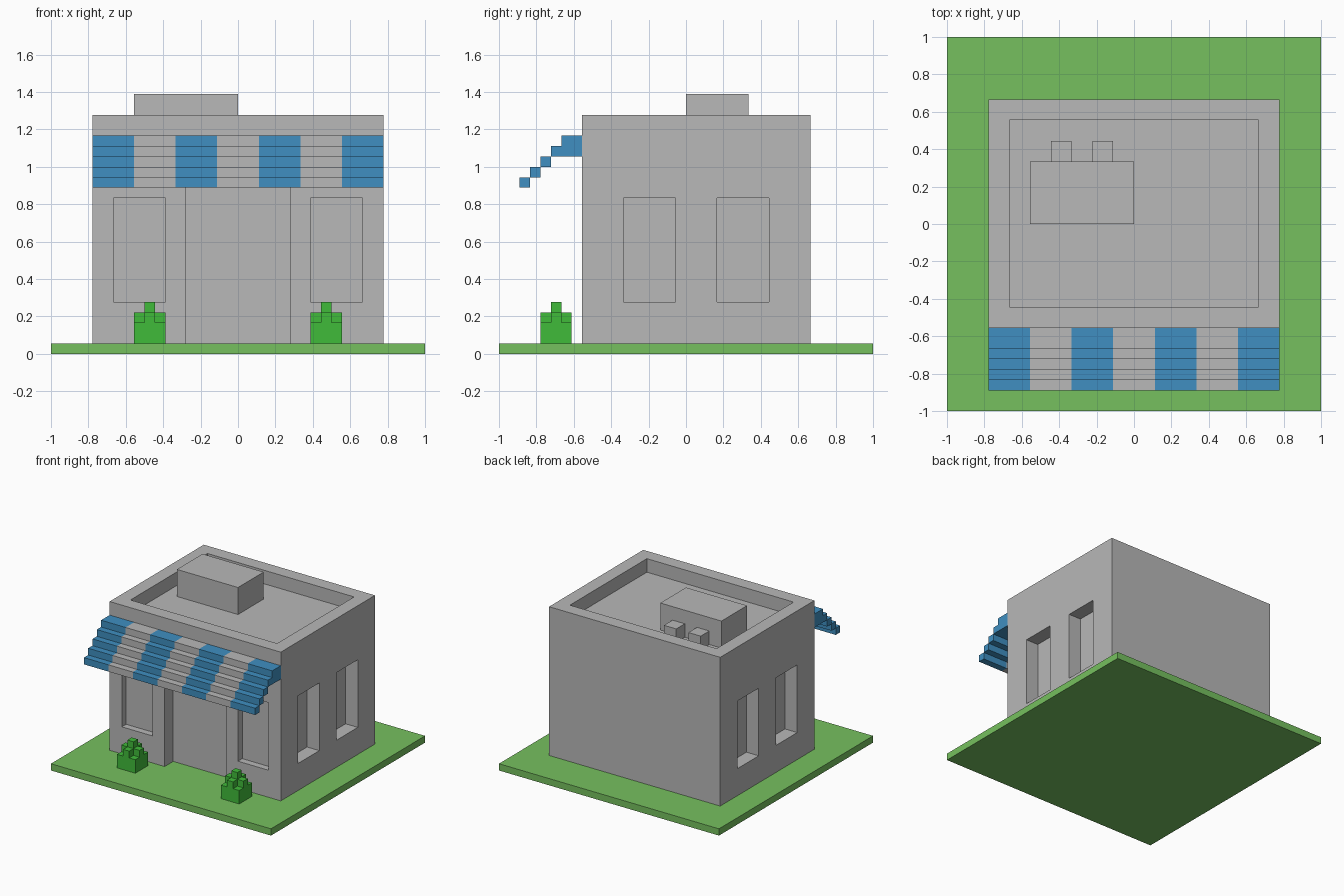
import bpy
import bmesh
from mathutils import Matrix, Vector

UNIT = 1 / 18  # one block of the building grid

cube = bpy.data.objects.get("Cube")
if cube:
    bpy.data.objects.remove(cube, do_unlink=True)


def make_material(name, rgb):
    mat = bpy.data.materials.new(name)
    mat.use_nodes = True
    mat.diffuse_color = (*rgb, 1)
    mat.node_tree.nodes["Principled BSDF"].inputs["Base Color"].default_value = (*rgb, 1)
    return mat


grey = make_material("concrete grey", (0.48, 0.48, 0.48))
blue = make_material("awning blue", (0.05, 0.275, 0.533))
grass = make_material("lawn green", (0.181, 0.527, 0.114))
leaf = make_material("bush green", (0.051, 0.497, 0.042))


def add_box(bm, x, y, z):
    """Add a box given (low, high) block ranges on each axis."""
    low, high = (Vector(p) * UNIT for p in zip(x, y, z))
    place = Matrix.Translation((low + high) / 2) @ Matrix.Diagonal((*(high - low), 1))
    bmesh.ops.create_cube(bm, size=1, matrix=place)


def finish(name, bm, *materials):
    mesh = bpy.data.meshes.new(name)
    bm.to_mesh(mesh)
    bm.free()
    for mat in materials:
        mesh.materials.append(mat)
    obj = bpy.data.objects.new(name, mesh)
    bpy.context.collection.objects.link(obj)
    return obj


def make_boxes(name, mat, *boxes):
    bm = bmesh.new()
    for box in boxes:
        add_box(bm, *box)
    return finish(name, bm, mat)


make_boxes("lawn", grass, ((-18, 18), (-18, 18), (0, 1)))

# Walls, with roof well, doorway and windows cut out
walls = make_boxes("walls", grey, ((-14, 14), (-10, 12), (1, 23)))
window_z = (5, 15)
cuts = [((-12, 12), (-8, 10), (21, 24)),
        ((-5, 5), (-11, -8), (0, 17))]
for x in ((-12, -7), (7, 12)):
    cuts.append((x, (-11, -9), window_z))
for x in ((-15, -12), (12, 15)):
    for y in ((-6, -1), (3, 8)):
        cuts.append((x, y, window_z))
cutter = make_boxes("opening_cutter", grey, *cuts)
cutter.hide_render = True
cut = walls.modifiers.new("openings", "BOOLEAN")
cut.operation = "DIFFERENCE"
cut.solver = "EXACT"
cut.object = cutter
bpy.context.view_layer.objects.active = walls
bpy.ops.object.modifier_apply(modifier=cut.name)
bpy.data.objects.remove(cutter, do_unlink=True)

# Rooftop unit and its two ducts
make_boxes("rooftop_unit", grey, ((-10, 0), (0, 6), (21, 25)))
for name, x in (("left_duct", -4), ("right_duct", -8)):
    make_boxes(name, grey, ((x, x + 2), (6, 8), (21, 23)))

# Stepped awning, sliced into stripes of alternating colour
bm = bmesh.new()
for step in range(5):
    front = step - 16
    back = front + 1 if step < 3 else -10
    add_box(bm, (-14, 14), (front, back), (16 + step, 17 + step))
for x in range(-10, 14, 4):
    bmesh.ops.bisect_plane(bm, geom=bm.verts[:] + bm.edges[:] + bm.faces[:],
                           plane_co=(x * UNIT, 0, 0), plane_no=(1, 0, 0))
for face in bm.faces:
    stripe = int((face.calc_center_median().x / UNIT + 14) // 4)
    on_end = abs(face.normal.x) > 0.5
    face.material_index = 0 if on_end else stripe % 2
finish("awning", bm, blue, grey)

# Bushes: square body, cross-shaped crown and a tip
for name, x in (("left_bush", 7), ("right_bush", -10)):
    make_boxes(name, leaf,
               ((x, x + 3), (-14, -11), (1, 3)),
               ((x, x + 3), (-13, -12), (3, 4)),
               ((x + 1, x + 2), (-14, -13), (3, 4)),
               ((x + 1, x + 2), (-12, -11), (3, 4)),
               ((x + 1, x + 2), (-13, -12), (4, 5)))
